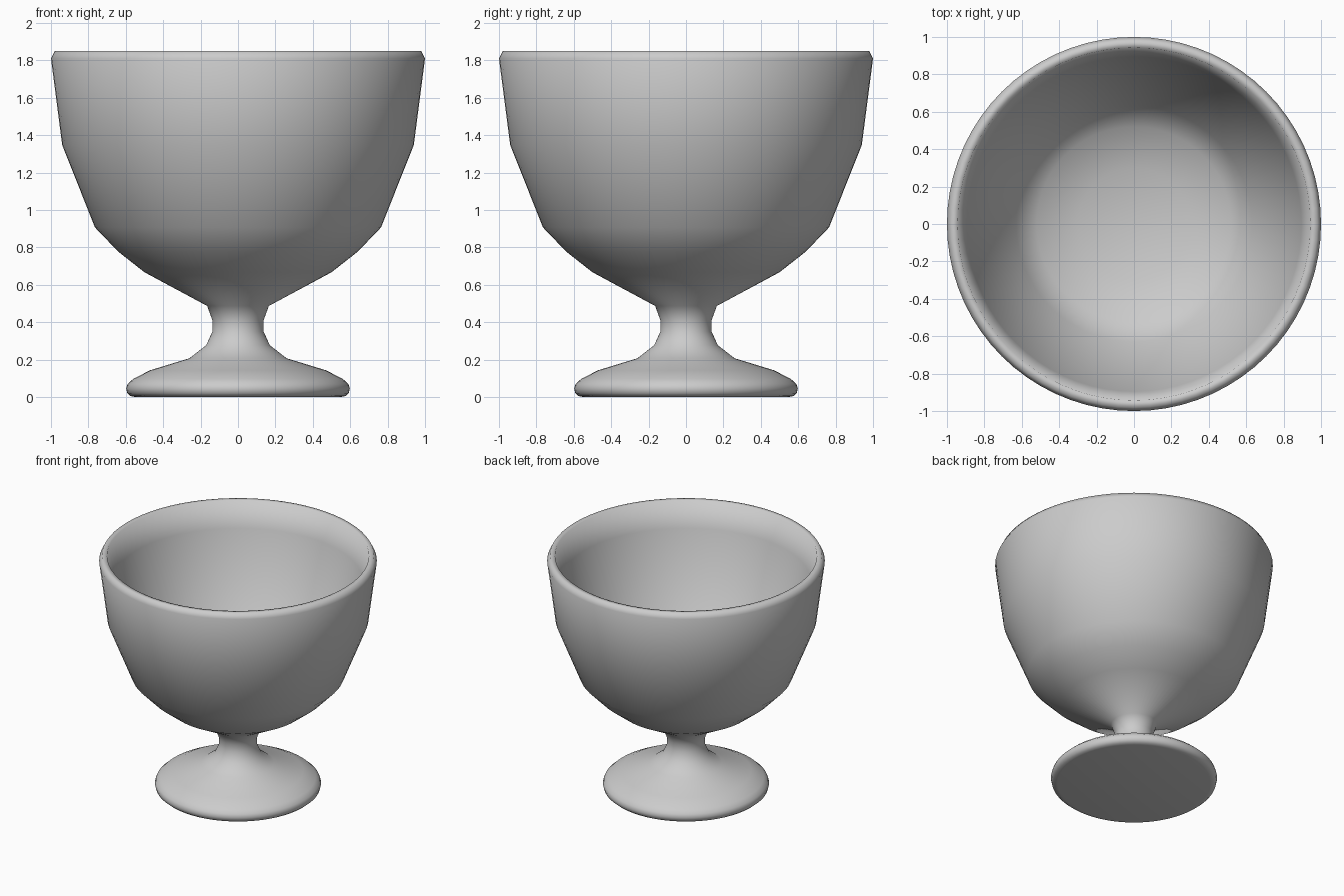
import bpy, math

if "Cube" in bpy.data.objects:
    bpy.data.objects.remove(bpy.data.objects["Cube"])

SEGMENTS = 72


def lathe(name, profile):
    """Revolve (radius, height) points around z; zero radius makes a pole."""
    verts, rings, faces = [], [], []
    for r, z in profile:
        start = len(verts)
        if r == 0:
            verts.append((0, 0, z))
            rings.append([start] * SEGMENTS)
        else:
            for i in range(SEGMENTS):
                a = 2 * math.pi * i / SEGMENTS
                verts.append((r * math.cos(a), r * math.sin(a), z))
            rings.append(list(range(start, start + SEGMENTS)))
    for lo, hi in zip(rings, rings[1:]):
        for i in range(SEGMENTS):
            j = (i + 1) % SEGMENTS
            quad = [lo[i], lo[j], hi[j], hi[i]]
            faces.append(list(dict.fromkeys(quad)))
    mesh = bpy.data.meshes.new(name)
    mesh.from_pydata(verts, [], faces)
    mesh.shade_smooth()
    obj = bpy.data.objects.new(name, mesh)
    bpy.context.collection.objects.link(obj)
    return obj


# Foot and stem, from the underside up to the neck
foot = [(0, 0), (0.55, 0), (0.575, 0.005), (0.592, 0.02), (0.598, 0.045),
        (0.59, 0.07), (0.56, 0.097), (0.47, 0.143), (0.26, 0.207), (0.17, 0.277),
        (0.137, 0.35), (0.137, 0.41), (0.165, 0.487)]
# Outside of the bowl, up to the rim
outside = [(0.5, 0.667), (0.64, 0.777), (0.765, 0.907), (0.94, 1.347), (1.0, 1.81),
           (0.98, 1.85)]
# Inside of the bowl: flared lip, steep straight wall, shallow floor
inside = [(0.943, 1.85), (0.895, 1.65), (0.63, 0.85), (0.52, 0.76),
          (0.3, 0.69), (0, 0.66)]

lathe("goblet", foot + outside + inside)
